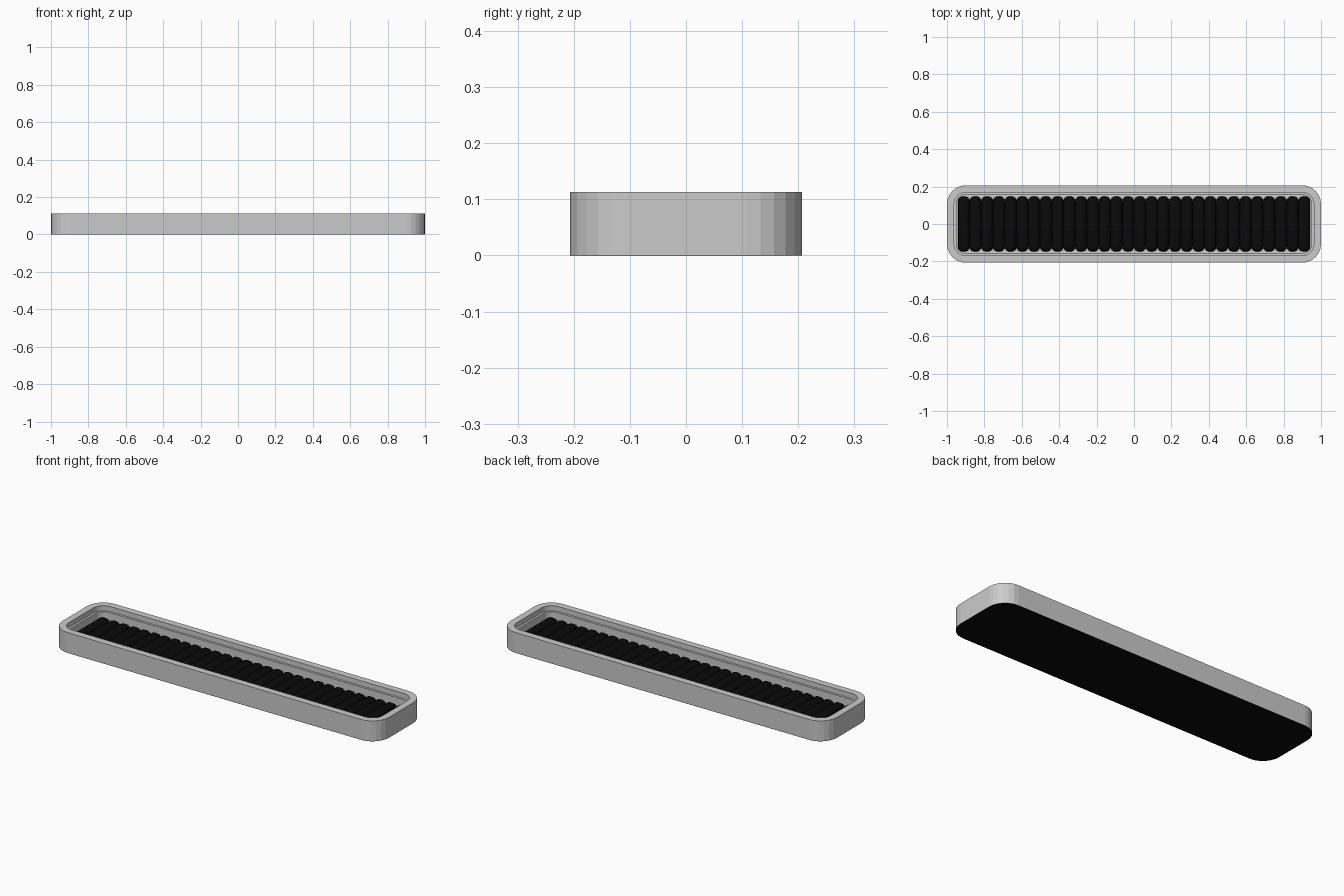
import bpy, bmesh
from math import sin, cos, pi

if "Cube" in bpy.data.objects:
    bpy.data.objects.remove(bpy.data.objects["Cube"])

HX, HY, H, R = 1.0, 0.207, 0.113, 0.10


def mat(name, c):
    m = bpy.data.materials.new(name)
    m.diffuse_color = (c, c, c, 1)
    m.use_nodes = True
    m.node_tree.nodes["Principled BSDF"].inputs["Base Color"].default_value = m.diffuse_color
    return m


black = mat("black_rubber", 0.003)


def add_object(name, bm, material=None):
    bmesh.ops.recalc_face_normals(bm, faces=bm.faces[:])
    me = bpy.data.meshes.new(name)
    bm.to_mesh(me)
    bm.free()
    ob = bpy.data.objects.new(name, me)
    bpy.context.collection.objects.link(ob)
    if material:
        me.materials.append(material)
    return ob


def outline(bm, inset, z, seg=6):
    """Rounded rectangle ring of vertices, inset from the tray outline."""
    r = R - inset
    ring = []
    for k, (sx, sy) in enumerate([(1, 1), (-1, 1), (-1, -1), (1, -1)]):
        for i in range(seg + 1):
            a = (k + i / seg) * pi / 2
            ring.append(bm.verts.new((sx * (HX - R) + r * cos(a),
                                      sy * (HY - R) + r * sin(a), z)))
    return ring


def bridge(bm, a, b):
    n = len(a)
    for i in range(n):
        bm.faces.new((a[i], a[(i + 1) % n], b[(i + 1) % n], b[i]))


# Tray: outer wall, rim, inner step, and floor
bm = bmesh.new()
profile = [(0, 0.001), (0, H), (0.038, H), (0.038, 0.085), (0.05, 0.085), (0.05, 0.035)]
rings = [outline(bm, i, z) for i, z in profile]
for a, b in zip(rings, rings[1:]):
    bridge(bm, a, b)
bm.faces.new(rings[-1])
add_object("tray", bm)

# Black underside
bm = bmesh.new()
lo, hi = outline(bm, 0, 0), outline(bm, 0, 0.001)
bridge(bm, lo, hi)
bm.faces.new(lo)
add_object("base_pad", bm, black)

# Row of rounded bars lying across the tray
N, X0, X1 = 30, -0.942, 0.942
pitch = (X1 - X0) / N
for i in range(N):
    bm = bmesh.new()
    bmesh.ops.create_cube(bm, size=1)
    for v in bm.verts:
        v.co.x = v.co.x * pitch + X0 + (i + 0.5) * pitch
        v.co.y *= 0.294
        v.co.z = v.co.z * 0.062 + 0.031 + 0.003
    bmesh.ops.bevel(bm, geom=bm.edges[:], offset=0.025, segments=4,
                    profile=0.5, affect='EDGES')
    for f in bm.faces:
        f.smooth = True
    add_object(f"bar_{i + 1:02d}", bm, black)
